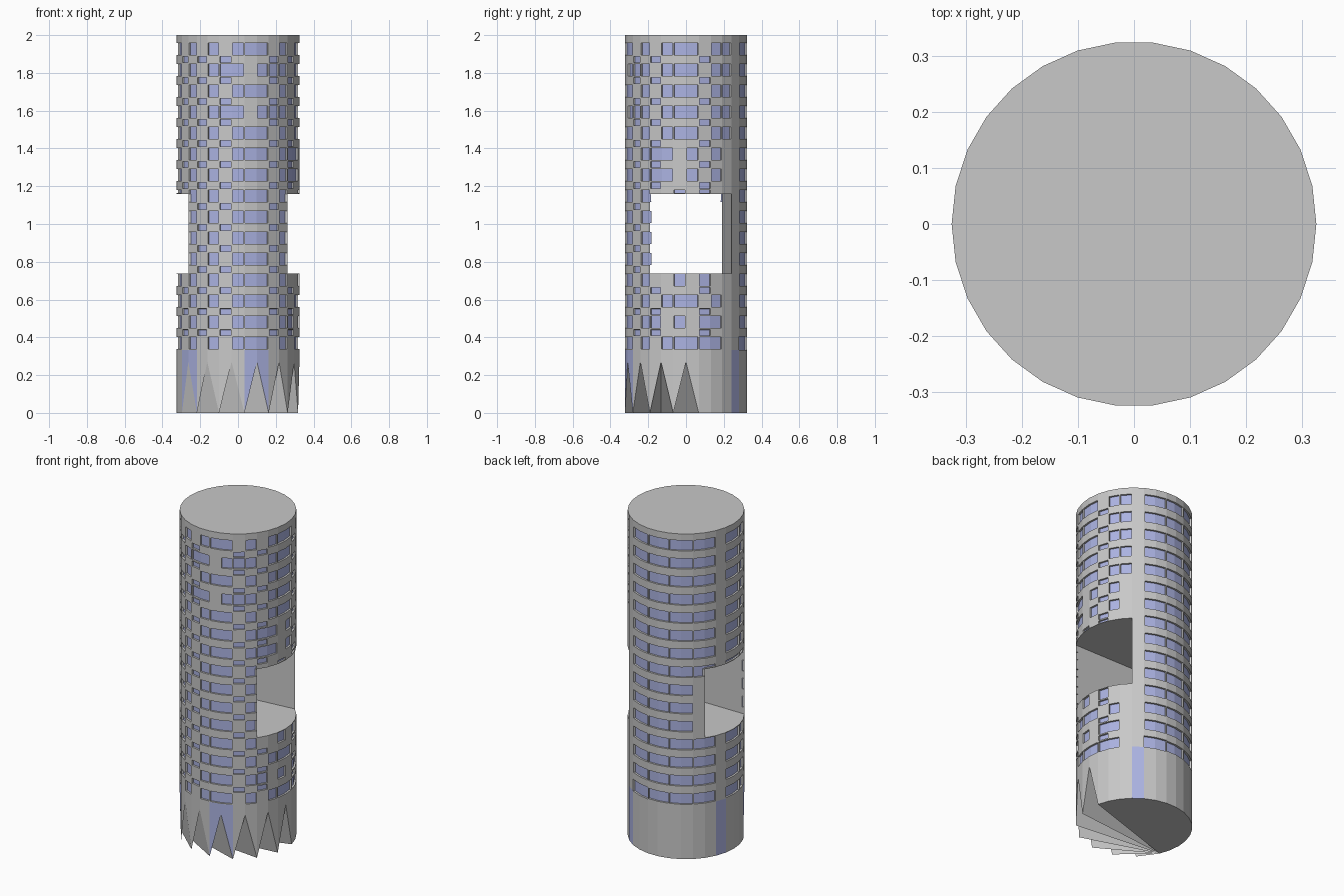
import bpy, bmesh, math

old = bpy.data.objects.get("Cube")
if old:
    bpy.data.objects.remove(old, do_unlink=True)

SIDES, RADIUS, HEIGHT = 30, 0.325, 2.0
ROWS, BASE, PITCH, WINDOW = 15, 0.333, 0.1113, 0.072
HOLE_TOP = 1.16


def material(name, rgb):
    m = bpy.data.materials.new(name)
    m.use_nodes = True
    m.diffuse_color = (*rgb, 1)
    m.node_tree.nodes["Principled BSDF"].inputs["Base Color"].default_value = (*rgb, 1)
    return m


# Storey heights: each row has a sill and a head, and the opening cuts one row
sill = [BASE + PITCH * i for i in range(ROWS)]
head = [z + WINDOW for z in sill]
hole_low = head[3]
levels = sorted([0, HEIGHT, HOLE_TOP] + sill + head)

bm = bmesh.new()


def ring_vert(k, z):
    a = math.radians(6 + 12 * k)
    return bm.verts.new((RADIUS * math.sin(a), -RADIUS * math.cos(a), z))


rings = [[ring_vert(k, z) for k in range(SIDES)] for z in levels]

# Saw-tooth foot round the front
pivot = 24
for step in range(1, 15, 2):
    rings[0][(pivot + step) % SIDES].co.z = 0.27


def in_hole(k, z):
    return hole_low < z < HOLE_TOP and (4 <= k <= 10 or 19 <= k <= 24)


# Faceted outer wall, leaving the opening out
wall = {}
for j in range(len(levels) - 1):
    mid = (levels[j] + levels[j + 1]) / 2
    for k in range(SIDES):
        if not in_hole(k, mid):
            n = (k + 1) % SIDES
            wall[j, k] = bm.faces.new((rings[j][k], rings[j][n], rings[j + 1][n], rings[j + 1][k]))

# Roof, and the underside fanned from one foot corner
bm.faces.new(rings[-1])
foot = rings[0]
for step in range(1, SIDES - 1):
    a, b = (pivot + step) % SIDES, (pivot + step + 1) % SIDES
    bm.faces.new((foot[pivot], foot[b], foot[a]))

# Floor, ceiling and two inner walls of the opening
lo, hi = rings[levels.index(hole_low)], rings[levels.index(HOLE_TOP)]
edge = list(range(4, 12)) + list(range(19, 26))
bm.faces.new([lo[k] for k in edge])
bm.faces.new([hi[k] for k in reversed(edge)])
for a, b in ((4, 25), (19, 11)):
    bm.faces.new((lo[a], lo[b], hi[b], hi[a]))


# Recessed windows
def window(first, width, z0, z1):
    cells = [f for (j, k), f in wall.items()
             if (k - first) % SIDES < width and z0 <= levels[j] + 1e-5 and levels[j + 1] <= z1 + 1e-5]
    if not cells:
        return
    bmesh.ops.inset_region(bm, faces=cells, thickness=0.004, use_even_offset=True)
    bmesh.ops.inset_region(bm, faces=cells, thickness=0.0003, depth=-0.011, use_even_offset=True)
    for f in cells:
        f.material_index = 1


def row_windows(i):
    """Spans of facets glazed in one storey, as (first facet, width)."""
    spans = [(12, 2), (14, 2), (16, 2), (3, 1), (25, 1), (27, 1)]
    spans += [(28, 2), (1, 1), (2, 1)] if i in (11, 13) else [(0, 2), (29, 1)]
    if 4 <= i <= 6:
        return spans
    spans += [(18, 2), (21, 2), (23, 1)]
    if i == 7:
        return spans + [(6, 1), (8, 1)]
    if i < 4:
        return spans + [[(5, 1), (6, 2), (8, 2)], [(4, 1), (6, 1), (8, 2)],
                        [(5, 1), (6, 2), (9, 1)], [(6, 1), (8, 1)]][i]
    if i < 10:
        return spans + [(4, 2), (7, 1), (9, 1)]
    return spans + [(5, 1), (6, 2), (9, 1), (10, 1)]


for i in range(ROWS):
    for first, width in row_windows(i):
        window(first, width, sill[i], head[i])

# Small staggered windows set in the bands between storeys
for i in range(ROWS - 1):
    for k in (28, 26, 2, 8, 4, 24):
        if not in_hole(k, (head[i] + sill[i + 1]) / 2):
            window(k, 1, head[i], sill[i + 1])

# Tall glazed entrance panels in the foot
for k in (0, 1, 11, 20, 24, 25):
    wall[0, k].material_index = 1

mesh = bpy.data.meshes.new("tower_body")
bm.to_mesh(mesh)
bm.free()
mesh.materials.append(material("light grey concrete", (0.58, 0.58, 0.58)))
mesh.materials.append(material("lavender glass", (0.41, 0.45, 0.76)))
tower = bpy.data.objects.new("tower_body", mesh)
bpy.context.scene.collection.objects.link(tower)
